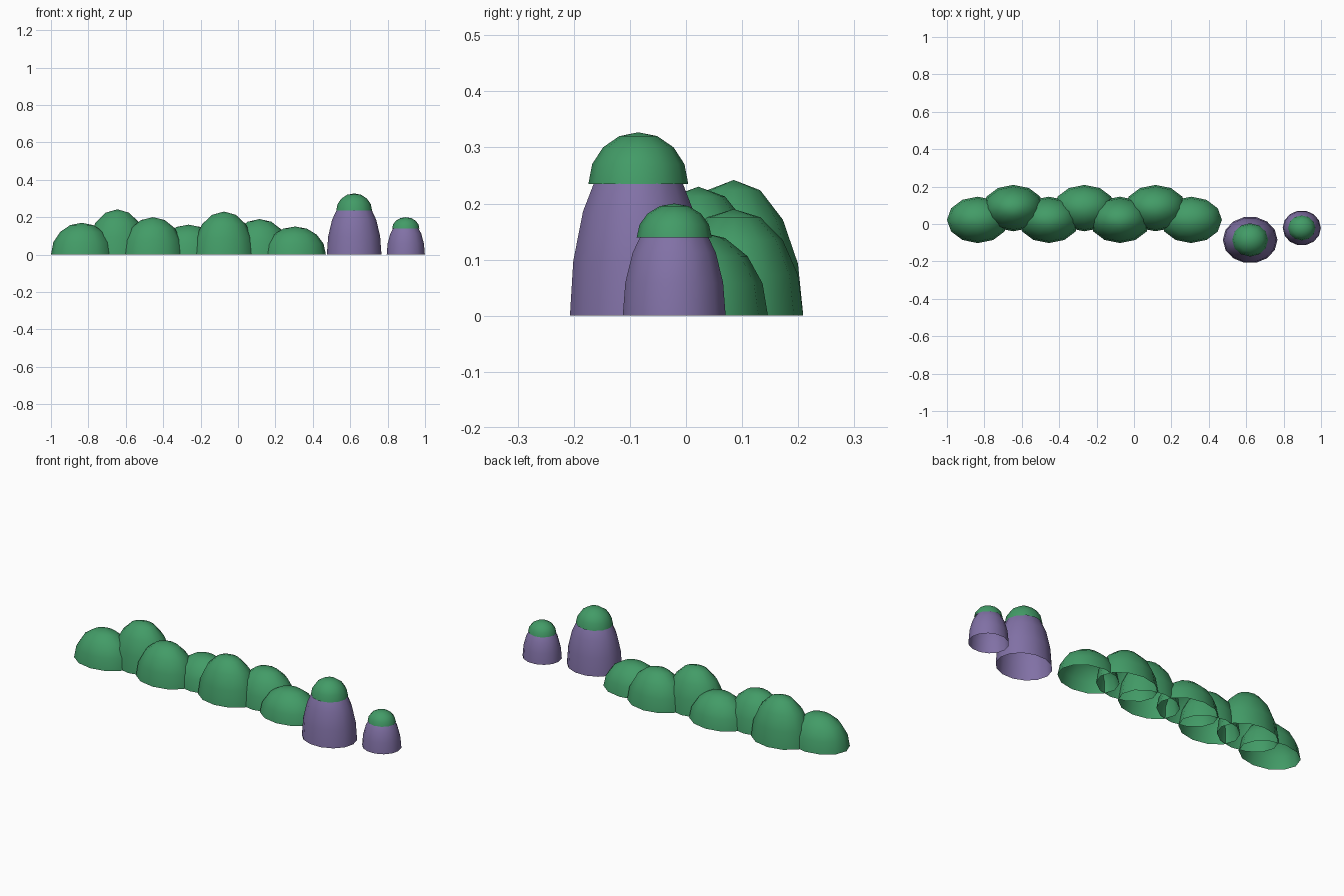
import bpy, math

if "Cube" in bpy.data.objects:
    bpy.data.objects.remove(bpy.data.objects["Cube"])


def material(name, rgb):
    m = bpy.data.materials.new(name)
    m.diffuse_color = (*rgb, 1)
    m.use_nodes = True
    m.node_tree.nodes["Principled BSDF"].inputs["Base Color"].default_value = m.diffuse_color
    return m


GREEN = material("leaf_green", (0.055, 0.33, 0.135))
PURPLE = material("stone_purple", (0.22, 0.165, 0.38))


def dome(name, centre, radii, sides, rings, mat):
    """Open-bottomed half ellipsoid standing on its centre height."""
    cx, cy, cz = centre
    rx, ry, rz = radii
    verts, faces = [], []
    for r in range(rings):
        a = math.pi / 2 * r / rings
        for s in range(sides):
            t = 2 * math.pi * s / sides
            verts.append((cx + rx * math.cos(a) * math.cos(t),
                          cy + ry * math.cos(a) * math.sin(t),
                          cz + rz * math.sin(a)))
    verts.append((cx, cy, cz + rz))
    top = len(verts) - 1
    for r in range(rings):
        for s in range(sides):
            n = (s + 1) % sides
            a, b = r * sides + s, r * sides + n
            if r < rings - 1:
                faces.append((a, b, b + sides, a + sides))
            else:
                faces.append((a, b, top))
    me = bpy.data.meshes.new(name)
    me.from_pydata(verts, [], faces)
    me.materials.append(mat)
    for p in me.polygons:
        p.use_smooth = True
    ob = bpy.data.objects.new(name, me)
    bpy.context.collection.objects.link(ob)
    return ob


# Row of bushes, zigzagging between a front and a back line
for i, h in enumerate((0.17, 0.242, 0.20, 0.16, 0.23, 0.19, 0.15)):
    y = 0.085 if i % 2 else 0.022
    dome(f"bush_{i + 1}", (-0.835 + 0.19 * i, y, 0), (0.165, 0.124, h), 12, 4, GREEN)

# Two rocks with mossy caps
dome("large_rock", (0.621, -0.085, 0), (0.146, 0.125, 0.316), 14, 5, PURPLE)
dome("large_rock_moss", (0.621, -0.085, 0.235), (0.096, 0.089, 0.092), 12, 4, GREEN)
dome("small_rock", (0.897, -0.021, 0), (0.102, 0.094, 0.191), 14, 5, PURPLE)
dome("small_rock_moss", (0.897, -0.021, 0.139), (0.073, 0.067, 0.061), 12, 4, GREEN)
